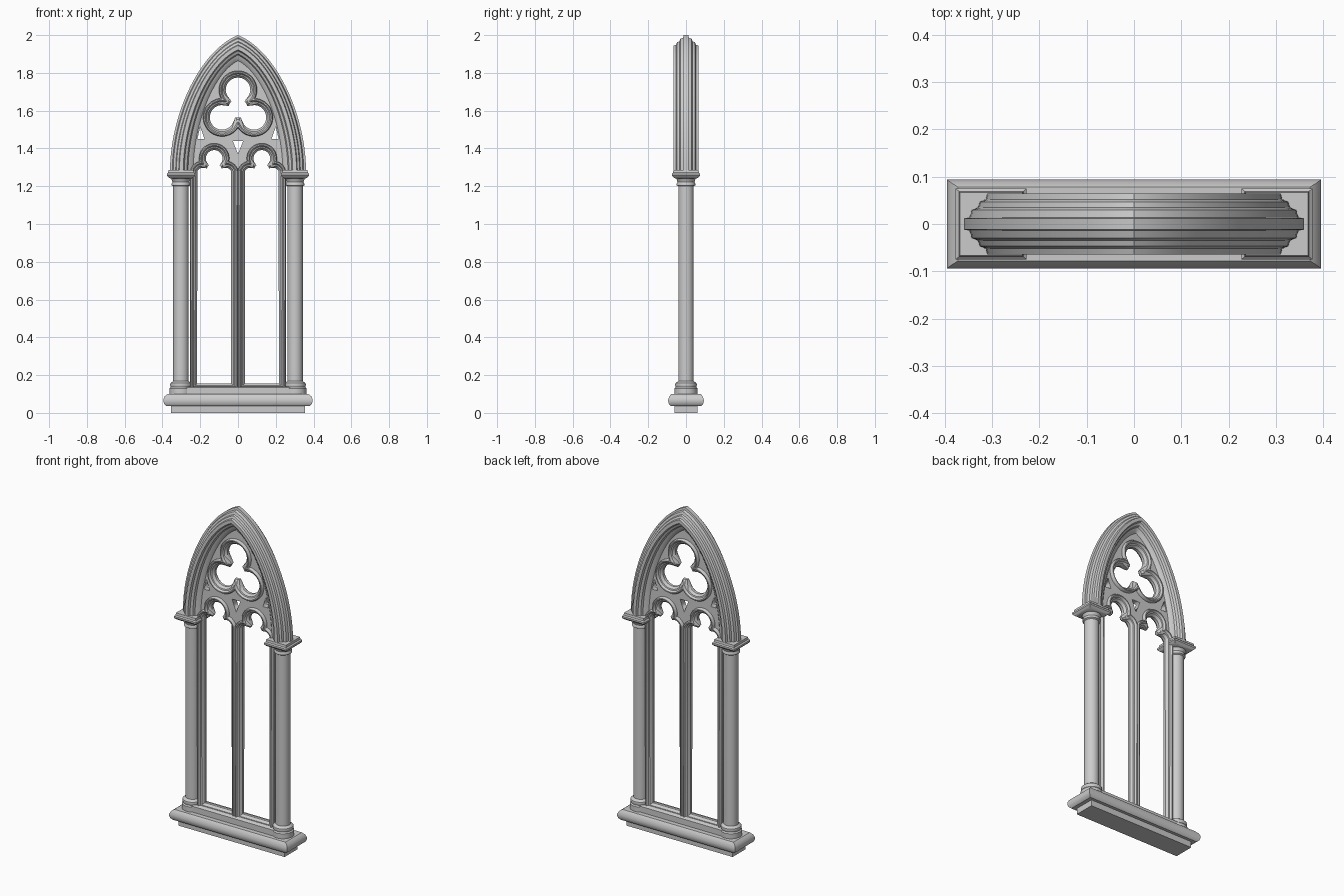
import bpy, bmesh
from math import sin, cos, pi, radians, sqrt

if "Cube" in bpy.data.objects:
    bpy.data.objects.remove(bpy.data.objects["Cube"])


def loft(name, rings, closed=False, angle=35):
    """Skin closed rings of points; either join last to first or cap the ends."""
    bm = bmesh.new()
    vs = [[bm.verts.new(p) for p in r] for r in rings]
    n = len(rings[0])
    pairs = list(zip(vs, vs[1:])) + ([(vs[-1], vs[0])] if closed else [])
    for a, b in pairs:
        for i in range(n):
            j = (i + 1) % n
            bm.faces.new((a[i], a[j], b[j], b[i]))
    if not closed:
        bm.faces.new(vs[0])
        bm.faces.new(vs[-1])
    bmesh.ops.recalc_face_normals(bm, faces=bm.faces)
    me = bpy.data.meshes.new(name)
    bm.to_mesh(me)
    bm.free()
    ob = bpy.data.objects.new(name, me)
    bpy.context.collection.objects.link(ob)
    bpy.ops.object.select_all(action='DESELECT')
    ob.select_set(True)
    bpy.context.view_layer.objects.active = ob
    bpy.ops.object.shade_smooth_by_angle(angle=radians(angle))
    return ob


def both_sides(half):
    """Half section (inset, depth) -> full front and back section."""
    return [(g, -y) for g, y in half] + [(g, y) for g, y in reversed(half)]


def block(name, cx, sections):
    """Stack of rectangles (half width, half depth, z)."""
    return loft(name, [[(cx + sx * hx, sy * hy, z) for sx, sy in
                        ((-1, -1), (1, -1), (1, 1), (-1, 1))] for hx, hy, z in sections])


def lathe(name, cx, prof, n=32):
    return loft(name, [[(cx + r * cos(2 * pi * i / n), r * sin(2 * pi * i / n), z)
                        for i in range(n)] for r, z in prof])


def reach(a, lobes, base):
    """Furthest distance along a ray to any lobe circle (x, z, r)."""
    best = base
    for x, z, r in lobes:
        along = x * cos(a) + z * sin(a)
        disc = r * r - (x * x + z * z - along * along)
        if disc > 0:
            best = max(best, along + sqrt(disc))
    return best


# ---- 2D outlines, each grown by g ----
SPRING = 1.28


def arch(d, n=24):
    side = []
    for i in range(n + 1):
        t = i / n
        u = 1 - t
        x = .36 * u**3 + 3 * .36 * u * u * t + 3 * .20 * u * t * t
        z = 3 * .30 * u * u * t + 3 * .64 * u * t * t + .72 * t**3
        side.append((x * (.36 - d) / .36, SPRING + z * (.72 - 1.1 * d) / .72))
    return side + [(-x, z) for x, z in reversed(side[:-1])]


def trefoil(g, n=120):
    lobes = [(.097 * cos(a), .097 * sin(a), .065 + g)
             for a in (pi / 2, pi * 7 / 6, pi * 11 / 6)]
    pts = []
    for i in range(n):
        a = 2 * pi * (i + .5) / n
        r = reach(a, lobes, .05 + g)
        pts.append((r * cos(a), 1.613 + r * sin(a)))
    return pts


def light(side, g, n=72):
    lobes = [(0, .067, .044 + g), (.06, -.015, .033 + g), (-.06, -.015, .033 + g)]
    pts = []
    for i in range(n + 1):
        a = pi * i / n
        r = reach(a, lobes, .042 + g)
        pts.append((side * .126 + r * cos(a), 1.28 + r * sin(a)))
    w = .09 + g
    return pts + [(side * .126 - w, .155 - g), (side * .126 + w, .155 - g)]


def ring(name, outline, half):
    loft(name, [[(x, y, z) for x, z in outline(g)] for g, y in both_sides(half)], True)


# ---- Moulded outer arch ----
arch_section = both_sides([(0, .012), (.012, .014), (.017, .03), (.03, .035), (.034, .047),
                           (.046, .052), (.05, .065), (.07, .065), (.076, .053), (.09, .046),
                           (.096, .034), (.112, .028), (.125, .015)])
layers = [[(x, y, z) for x, z in arch(d)] for d, y in arch_section]
loft("outer_arch", list(zip(*layers)))

# ---- Tracery mouldings ----
bar = [(0, .008), (.011, .022), (.018, .024), (.025, .036), (.031, .036), (.036, .028)]
ring("trefoil_ring", trefoil, bar)
for s, label in ((-1, "left"), (1, "right")):
    ring(label + "_light_frame", lambda g, s=s: light(s, g), bar)

# ---- Pierced web behind the mouldings ----
cu = bpy.data.curves.new("tracery_web", 'CURVE')
cu.dimensions = '2D'
cu.fill_mode = 'BOTH'
cu.extrude = .017
tri = [(.2, 1.515), (.215, 1.45), (.178, 1.45)]
shapes = [arch(.105) + [(-.255, .12), (.255, .12)],
          trefoil(.012), light(-1, .012), light(1, .012),
          tri, [(-x, z) for x, z in tri], [(-.028, 1.44), (.028, 1.44), (0, 1.37)]]
for pts in shapes:
    sp = cu.splines.new('POLY')
    sp.points.add(len(pts) - 1)
    for p, (x, z) in zip(sp.points, pts):
        p.co = (x, z, 0, 1)
    sp.use_cyclic_u = True
web = bpy.data.objects.new("tracery_web", cu)
web.rotation_euler = (pi / 2, 0, 0)
bpy.context.collection.objects.link(web)
bpy.ops.object.select_all(action='DESELECT')
web.select_set(True)
bpy.context.view_layer.objects.active = web
bpy.ops.object.convert(target='MESH')

# ---- Columns with bases and capitals ----
for s, label in ((-1, "left"), (1, "right")):
    lathe(label + "_column", s * .302,
          [(.06, .095), (.06, .13), (.054, .137), (.058, .148), (.056, .157), (.048, .163),
           (.041, .168), (.041, 1.2), (.049, 1.205), (.049, 1.215), (.045, 1.222),
           (.05, 1.238), (.058, 1.248)])
    block(label + "_capital", s * .302,
          [(.056, .056, 1.24), (.068, .068, 1.248), (.075, .075, 1.256), (.075, .075, 1.266),
           (.068, .069, 1.272), (.066, .067, 1.285)])

# ---- Sill ----
block("sill", 0, [(.355, .062, 0), (.355, .062, .036), (.378, .08, .036), (.39, .09, .046),
                  (.395, .094, .06), (.395, .094, .072), (.388, .088, .088), (.372, .078, .1)])
block("sill_step", 0, [(.29, .05, .098), (.29, .05, .135), (.285, .042, .14)])
